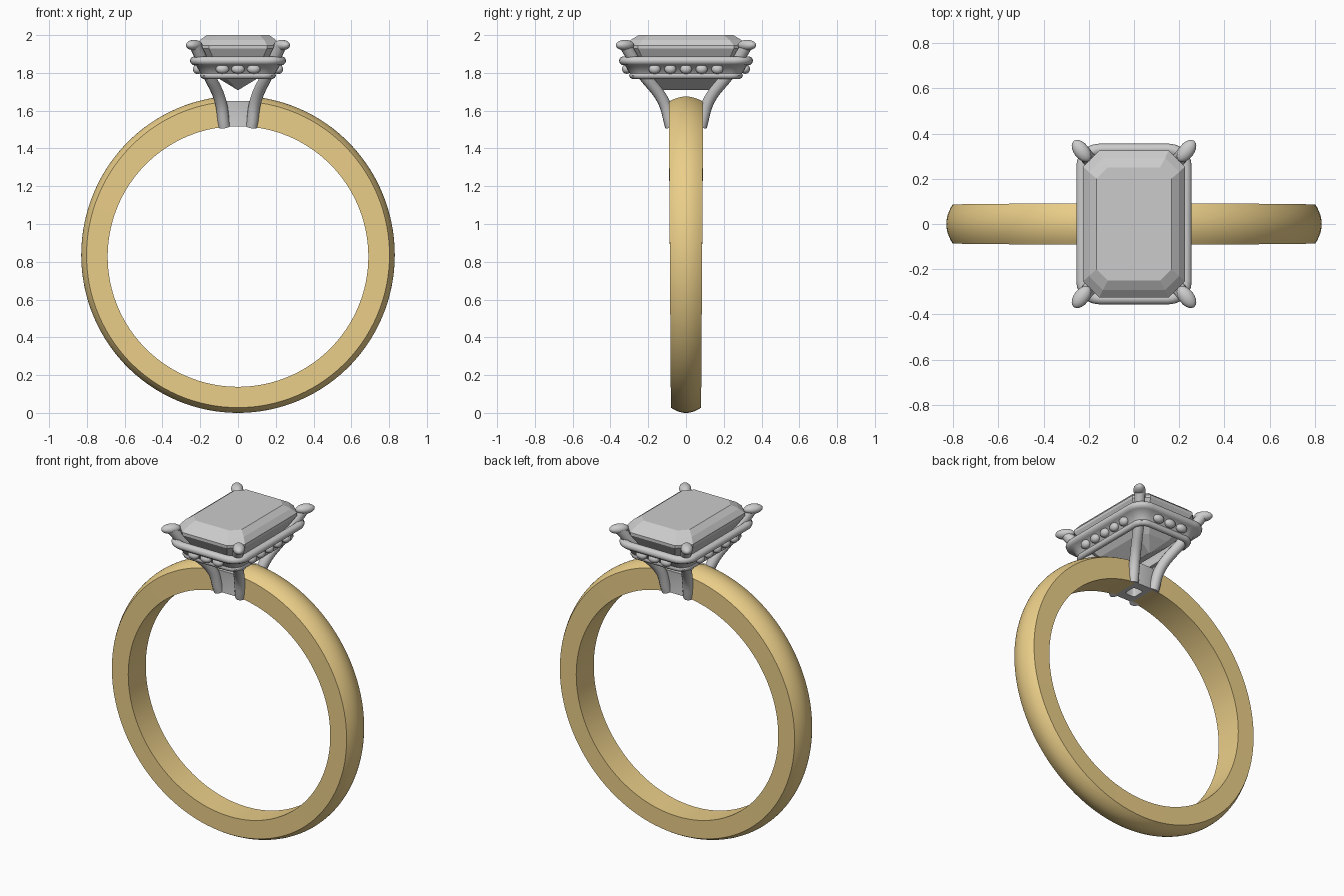
import bpy, bmesh, math
from mathutils import Vector

if "Cube" in bpy.data.objects:
    bpy.data.objects.remove(bpy.data.objects["Cube"])

gold = bpy.data.materials.new("gold")
gold.diffuse_color = (0.83, 0.62, 0.25, 1)
gold.use_nodes = True
gold.node_tree.nodes["Principled BSDF"].inputs["Base Color"].default_value = gold.diffuse_color


def finish(obj, smooth):
    bpy.ops.object.select_all(action='DESELECT')
    obj.select_set(True)
    bpy.context.view_layer.objects.active = obj
    if smooth:
        bpy.ops.object.shade_smooth_by_angle(angle=math.radians(smooth))


def loft(name, loops, closed=False, smooth=35):
    """Skin a list of equal-length closed loops; cap the ends unless closed."""
    bm = bmesh.new()
    vs = [[bm.verts.new(p) for p in loop] for loop in loops]
    n = len(vs[0])
    pairs = list(zip(vs, vs[1:])) + ([(vs[-1], vs[0])] if closed else [])
    for a, b in pairs:
        for i in range(n):
            j = (i + 1) % n
            bm.faces.new((a[i], a[j], b[j], b[i]))
    if not closed:
        bm.faces.new(vs[0])
        bm.faces.new(vs[-1])
    bmesh.ops.recalc_face_normals(bm, faces=bm.faces)
    me = bpy.data.meshes.new(name)
    bm.to_mesh(me)
    bm.free()
    obj = bpy.data.objects.new(name, me)
    bpy.context.collection.objects.link(obj)
    finish(obj, smooth)
    return obj


def rect(hx, hy, r, z, seg):
    """Rectangle with rounded (or, with seg=1, cut) corners."""
    pts = []
    for k, (sx, sy) in enumerate(((1, 1), (-1, 1), (-1, -1), (1, -1))):
        for i in range(seg + 1):
            a = math.pi / 2 * (k + i / seg)
            pts.append((sx * (hx - r) + r * math.cos(a),
                        sy * (hy - r) + r * math.sin(a), z))
    return pts


# Band: flat inside, domed outside, thicker and wider toward the setting
CZ, R, DOME = 0.828, 0.69, 0.028
gap = 0.085
stations = []
N = 120
for i in range(N + 1):
    a = math.pi / 2 + gap + (2 * math.pi - 2 * gap) * i / N
    t = (1 + math.sin(a)) / 2
    ro = R + 0.136 + 0.002 * (1 - t) + 0.024 * t ** 3
    w = 0.08 + 0.011 * t
    sec = [(R, w), (R, -w)]
    for k in range(13):
        u = k / 6 - 1
        sec.append((ro - DOME * u * u, w * u))
    stations.append([(r * math.cos(a), y, CZ + r * math.sin(a)) for r, y in sec])
band = loft("band", stations)
band.data.materials.append(gold)

# Setting base: hollow flared collar filling the gap in the band
collar = [(0.078, 0.092, 1.515), (0.072, 0.088, 1.58), (0.082, 0.094, 1.65),
          (0.05, 0.06, 1.65), (0.035, 0.04, 1.58), (0.035, 0.04, 1.515)]
loft("setting_base", [rect(x, y, 0.015, z, 3) for x, y, z in collar], closed=True)

# Stone: stepped rectangular cut with cut corners, pavilion ending in a keel
steps = [(0.165, 0.25, 0.05, 2.0), (0.2, 0.292, 0.062, 1.975),
         (0.225, 0.325, 0.072, 1.945), (0.225, 0.325, 0.072, 1.928),
         (0.185, 0.285, 0.06, 1.865), (0.11, 0.21, 0.045, 1.775),
         (0.003, 0.135, 0.002, 1.71)]
loft("centre_stone", [rect(x, y, c, z, 1) for x, y, c, z in steps], smooth=0)

# Gallery under the stone: leaning wall with two rails and a channel between
wall = [(0, 1.866), (0.006, 1.88), (0.02, 1.887), (0.035, 1.885), (0.045, 1.872),
        (0.088, 1.785), (0.084, 1.772), (0.072, 1.768), (0.06, 1.773),
        (0.054, 1.787), (0.058, 1.797), (0.034, 1.838), (0.016, 1.842), (0.004, 1.852)]
loft("gallery", [rect(0.255 - o, 0.355 - o, 0.1 - 0.6 * o, z, 6) for o, z in wall],
     closed=True, smooth=50)


def ellipsoid(name, loc, scale, rot=(0, 0, 0)):
    bpy.ops.mesh.primitive_uv_sphere_add(segments=20, ring_count=12, radius=1,
                                         location=loc, rotation=rot)
    o = bpy.context.object
    o.name = name
    o.scale = scale
    bpy.ops.object.shade_smooth()


# Small accent stones set in the gallery channel
for s in (-1, 1):
    for k in range(-1, 2):
        ellipsoid("accent_stone", (k * 0.083, s * 0.313, 1.82), (0.035, 0.026, 0.025))
    for k in range(-2, 3):
        ellipsoid("accent_stone", (s * 0.213, k * 0.083, 1.82), (0.026, 0.031, 0.026))

# Four prongs with rounded tips
path = [(0.073, 0.08, 1.515), (0.093, 0.12, 1.65), (0.16, 0.232, 1.80), (0.226, 0.322, 1.945)]
for sx in (-1, 1):
    for sy in (-1, 1):
        cu = bpy.data.curves.new("prong", 'CURVE')
        cu.dimensions = '3D'
        cu.bevel_depth = 0.031
        cu.bevel_resolution = 4
        cu.use_fill_caps = True
        sp = cu.splines.new('BEZIER')
        sp.bezier_points.add(len(path) - 1)
        for bp, p in zip(sp.bezier_points, path):
            bp.co = Vector((p[0] * sx, p[1] * sy, p[2]))
            bp.handle_left_type = bp.handle_right_type = 'AUTO'
        ob = bpy.data.objects.new("prong", cu)
        bpy.context.collection.objects.link(ob)
        ellipsoid("prong_tip", (sx * 0.232, sy * 0.323, 1.947), (0.056, 0.034, 0.028),
                  (0, 0, math.atan2(sy * 0.85, sx * 0.65)))
